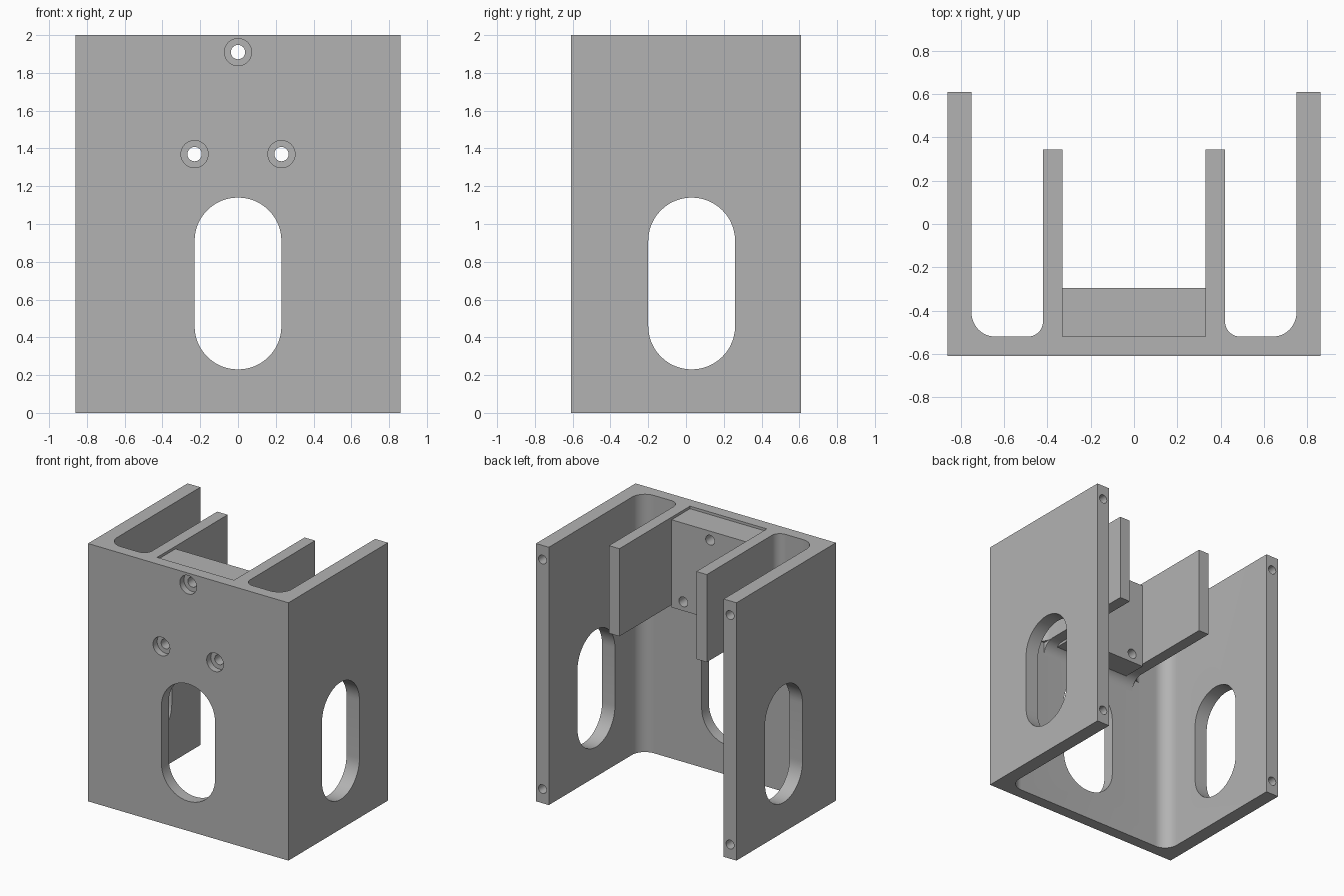
import bpy, bmesh
from math import cos, sin, radians

cube = bpy.data.objects.get("Cube")
if cube:
    bpy.data.objects.remove(cube, do_unlink=True)

grey = bpy.data.materials.new("plain_grey")
grey.use_nodes = True
GREY = (0.45, 0.45, 0.45, 1)
grey.diffuse_color = GREY
grey.node_tree.nodes["Principled BSDF"].inputs["Base Color"].default_value = GREY

AXES = {"x": lambda a, b, h: (h, a, b),
        "y": lambda a, b, h: (a, h, b),
        "z": lambda a, b, h: (a, b, h)}


def arc(cx, cy, r, start, end, steps=12):
    angles = [radians(start + (end - start) * i / steps) for i in range(steps + 1)]
    return [(cx + r * cos(t), cy + r * sin(t)) for t in angles]


def rect(a0, a1, b0, b1):
    return [(a0, b0), (a1, b0), (a1, b1), (a0, b1)]


def circle(cx, cy, r):
    return arc(cx, cy, r, 0, 360, 32)[:-1]


def slot(c, r, low, high):
    return arc(c, high - r, r, 0, 180, 24) + arc(c, low + r, r, 180, 360, 24)


def prism(name, points, axis, lo, hi):
    """Extrude a closed 2D profile along one axis."""
    bm = bmesh.new()
    bottom = [bm.verts.new(AXES[axis](a, b, lo)) for a, b in points]
    top = [bm.verts.new(AXES[axis](a, b, hi)) for a, b in points]
    bm.faces.new(bottom)
    bm.faces.new(top)
    n = len(points)
    for i in range(n):
        j = (i + 1) % n
        bm.faces.new((bottom[i], bottom[j], top[j], top[i]))
    bmesh.ops.recalc_face_normals(bm, faces=bm.faces)
    mesh = bpy.data.meshes.new(name)
    bm.to_mesh(mesh)
    bm.free()
    mesh.materials.append(grey)
    obj = bpy.data.objects.new(name, mesh)
    bpy.context.collection.objects.link(obj)
    return obj


def cut(obj, cutters):
    """Subtract cutters and bake the result into the mesh."""
    for c in cutters:
        mod = obj.modifiers.new("cut", "BOOLEAN")
        mod.operation = "DIFFERENCE"
        mod.solver = "EXACT"
        mod.object = c
    bpy.context.view_layer.update()
    baked = bpy.data.meshes.new_from_object(
        obj.evaluated_get(bpy.context.evaluated_depsgraph_get()))
    obj.modifiers.clear()
    obj.data = baked


# Main dimensions
W, D, H = 0.86, 0.61, 2.0
INNER, BACK = 0.75, -0.52
WALL_IN, WALL_OUT, WALL_END = 0.33, 0.42, 0.345
WALL_LOW = 1.32
R, r = 0.11, 0.07

# U-shaped housing with rounded inner corners
profile = [(-W, -D), (W, -D), (W, D), (INNER, D)]
profile += arc(INNER - R, BACK + R, R, 0, -90)
profile += arc(-INNER + R, BACK + R, R, 270, 180)
profile += [(-INNER, D), (-W, D)]
housing = prism("housing", profile, "z", 0, H)

# Mounting block between the inner walls
block = prism("mounting_block", rect(-WALL_IN, WALL_IN, BACK, -0.295), "z", 1.30, 1.98)

# Inner walls with a rounded foot on the outer side
parts = [housing, block]
for side, name in ((1, "left_inner_wall"), (-1, "right_inner_wall")):
    pts = [(WALL_IN, BACK), (WALL_IN, WALL_END), (WALL_OUT, WALL_END)]
    pts += arc(WALL_OUT + r, BACK + r, r, 180, 270)
    parts.append(prism(name, [(side * a, b) for a, b in pts], "z", WALL_LOW, H))

# Concave support under the block
support = [(BACK, WALL_LOW)] + arc(BACK + 0.1, WALL_LOW - 0.1, 0.1, 90, 180)
parts.append(prism("block_support", support, "x", -WALL_OUT, WALL_OUT))

# Slotted windows, screw holes with counterbores, and blind holes in the wall ends
windows = [prism("front_window_cutter", slot(0, 0.23, 0.23, 1.14), "y", -1, 0),
           prism("side_window_cutter", slot(0.03, 0.23, 0.23, 1.14), "x", -1, 1)]
screws, bores = [], []
for x, z in ((0, 1.91), (-0.23, 1.37), (0.23, 1.37)):
    screws.append(prism("screw_cutter", circle(x, z, 0.038), "y", -1, 0))
    bores.append(prism("bore_cutter", circle(x, z, 0.072), "y", -1, -0.56))
ends = [prism("end_cutter", circle(x, z, 0.034), "y", 0.35, 1)
        for x in (-0.805, 0.805) for z in (0.11, 1.89)]
cut(housing, windows + screws + bores + ends)
cut(block, screws)
for c in windows + screws + bores + ends:
    bpy.data.objects.remove(c, do_unlink=True)

# Smooth the curved faces and keep the edges sharp
bpy.ops.object.select_all(action="DESELECT")
for p in parts:
    p.select_set(True)
bpy.context.view_layer.objects.active = housing
bpy.ops.object.shade_smooth_by_angle(angle=radians(30))
